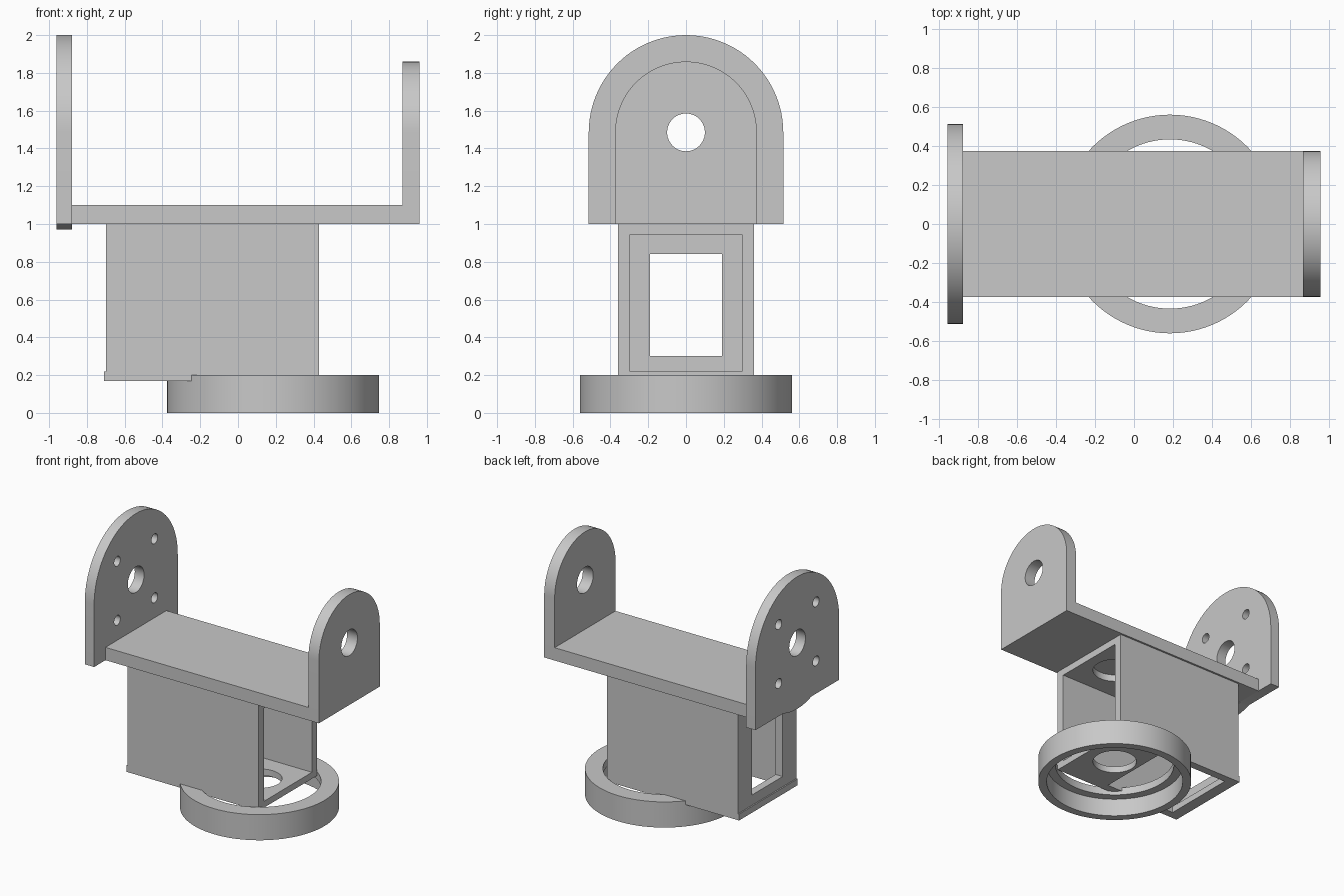
import bpy
import bmesh
from math import sin, cos, pi, radians, acos
from mathutils import Matrix

cube = bpy.data.objects.get("Cube")
if cube:
    bpy.data.objects.remove(cube, do_unlink=True)

grey = bpy.data.materials.new("plain grey")
grey.use_nodes = True
colour = (0.58, 0.58, 0.58, 1)
grey.diffuse_color = colour
grey.node_tree.nodes["Principled BSDF"].inputs["Base Color"].default_value = colour

PIVOT_Z = 1.485      # height of the tilt axis
PAN_X = 0.185        # position of the turning axis


def finish(name, bm):
    bmesh.ops.recalc_face_normals(bm, faces=bm.faces)
    mesh = bpy.data.meshes.new(name)
    bm.to_mesh(mesh)
    bm.free()
    mesh.materials.append(grey)
    obj = bpy.data.objects.new(name, mesh)
    bpy.context.collection.objects.link(obj)
    return obj


def block(name, x, y, z):
    bm = bmesh.new()
    bmesh.ops.create_cube(bm, size=1)
    for v in bm.verts:
        v.co = [lo + (c + 0.5) * (hi - lo) for c, (lo, hi) in zip(v.co, (x, y, z))]
    return finish(name, bm)


def rod(name, radius, depth, centre, along_x=False):
    bm = bmesh.new()
    turn = Matrix.Rotation(pi / 2, 4, "Y") if along_x else Matrix()
    bmesh.ops.create_cone(bm, cap_ends=True, segments=48, radius1=radius, radius2=radius,
                          depth=depth, matrix=Matrix.Translation(centre) @ turn)
    return finish(name, bm)


def cut(obj, cutters):
    for cutter in cutters:
        mod = obj.modifiers.new("cut", "BOOLEAN")
        mod.operation = "DIFFERENCE"
        mod.solver = "EXACT"
        mod.object = cutter
        bpy.context.view_layer.objects.active = obj
        bpy.ops.object.modifier_apply(modifier=mod.name)
        bpy.data.objects.remove(cutter, do_unlink=True)


def arc(radius, start, end, steps):
    angles = [start + (end - start) * i / steps for i in range(steps + 1)]
    return [(radius * cos(a), PIVOT_Z + radius * sin(a)) for a in angles]


def arched_plate(name, x, radius, base_z, round_foot=False):
    outline = arc(radius, 0, pi, 48) + [(-radius, base_z)]
    if round_foot:
        half = acos((PIVOT_Z - base_z) / radius)
        outline += arc(radius, 1.5 * pi - half, 1.5 * pi + half, 12)
    outline.append((radius, base_z))
    bm = bmesh.new()
    face = bm.faces.new([bm.verts.new((x[0], y, z)) for y, z in outline])
    side = bmesh.ops.extrude_face_region(bm, geom=[face])["geom"]
    bmesh.ops.translate(bm, vec=(x[1] - x[0], 0, 0),
                        verts=[g for g in side if isinstance(g, bmesh.types.BMVert)])
    return finish(name, bm)


# Tilt bracket: crossbar and two arched side plates
crossbar = block("crossbar", (-0.88, 0.87), (-0.375, 0.375), (1.0, 1.1))

bearing_plate = arched_plate("bearing_plate", (0.87, 0.96), 0.375, 1.0)
cut(bearing_plate, [rod("bore", 0.1, 0.4, (0.915, 0, PIVOT_Z), True)])

motor_plate = arched_plate("motor_plate", (-0.96, -0.88), 0.515, 1.0, True)
holes = [rod("bore", 0.1, 0.4, (-0.92, 0, PIVOT_Z), True)]
for dy in (-0.23, 0.23):
    for dz in (-0.23, 0.23):
        holes.append(rod("screw_hole", 0.038, 0.4, (-0.92, dy, PIVOT_Z + dz), True))
cut(motor_plate, holes)

# Housing: sleeve open at one end, window at the other, round opening in its roof
housing = block("housing", (-0.70, 0.43), (-0.36, 0.36), (0.22, 1.0))
cut(housing, [
    block("cavity", (-0.64, 0.6), (-0.297, 0.297), (0.1, 0.945)),
    block("window", (-0.9, -0.5), (-0.19, 0.19), (0.30, 0.84)),
    rod("roof_hole", 0.16, 0.2, (PAN_X, 0, 0.899)),
])

# Floor of the housing, with a shaft hole and a long opening
floor = block("housing_floor", (-0.71, 0.43), (-0.36, 0.36), (0.17, 0.22))
cut(floor, [
    block("floor_opening", (-0.62, 0.0), (-0.297, 0.297), (0.1, 0.4)),
    rod("shaft_hole", 0.16, 0.4, (PAN_X, 0, 0.2)),
])

# Turning ring, lathed, with an inner lip at the top
profile = [(0.50, 0), (0.562, 0), (0.562, 0.2), (0.435, 0.2), (0.435, 0.14), (0.50, 0.14)]
bm = bmesh.new()
verts = [bm.verts.new((r, 0, z)) for r, z in profile]
edges = [bm.edges.new((verts[i - 1], verts[i])) for i in range(len(verts))]
bmesh.ops.spin(bm, geom=verts + edges, cent=(0, 0, 0), axis=(0, 0, 1), angle=2 * pi, steps=96)
bmesh.ops.remove_doubles(bm, verts=bm.verts, dist=0.0005)
bmesh.ops.translate(bm, verts=bm.verts, vec=(PAN_X, 0, 0))
ring = finish("turning_ring", bm)

# Smooth the round walls, keep the edges sharp
for obj in (bearing_plate, motor_plate, housing, floor, ring):
    bpy.ops.object.select_all(action="DESELECT")
    obj.select_set(True)
    bpy.context.view_layer.objects.active = obj
    bpy.ops.object.shade_smooth_by_angle(angle=radians(30))
